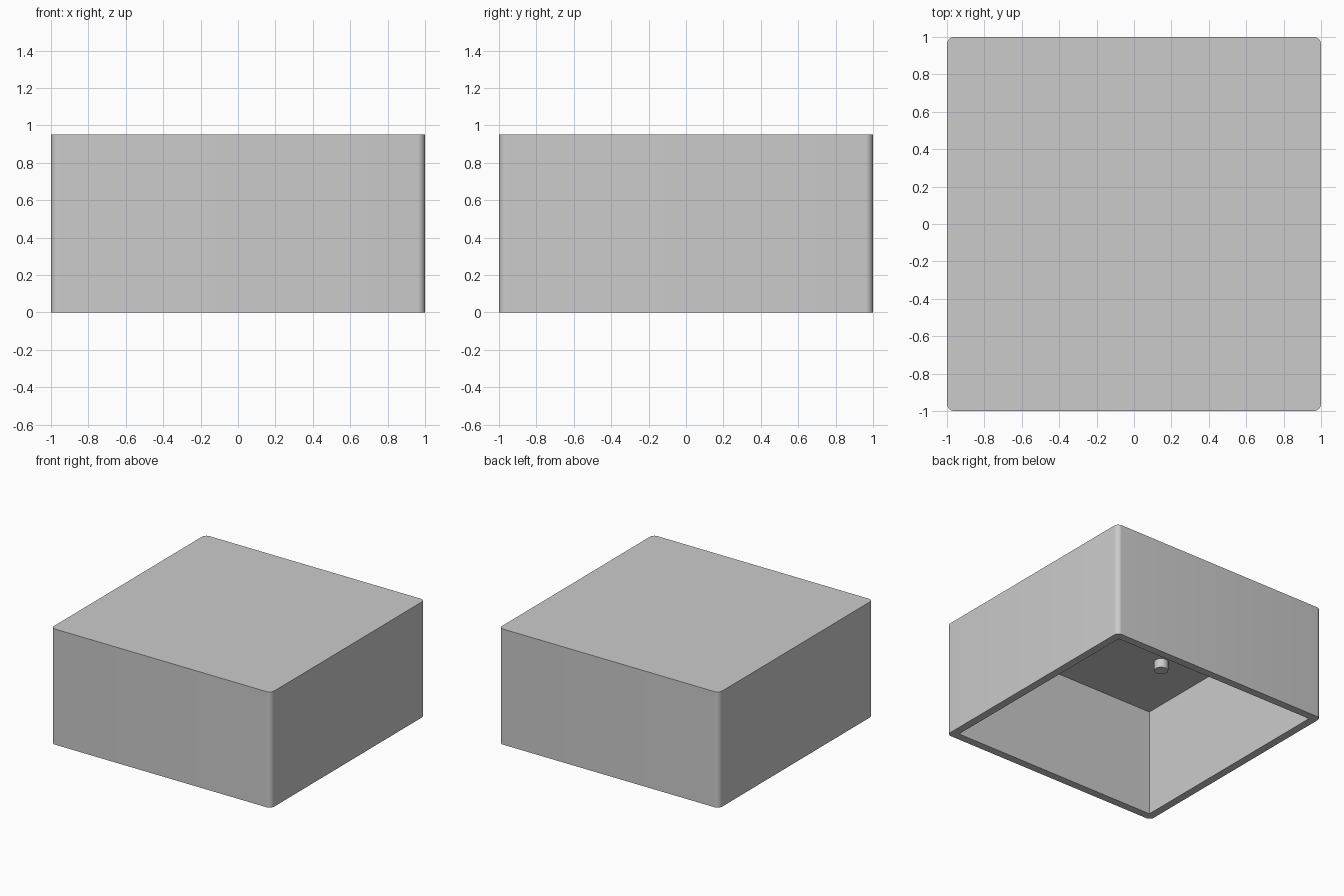
import bpy, bmesh, math

if "Cube" in bpy.data.objects:
    bpy.data.objects.remove(bpy.data.objects["Cube"])

H = 0.95       # overall height
WALL = 0.065   # wall and top thickness
R = 0.04       # outer corner radius


def box(name, sx, sy, z0, z1):
    bpy.ops.mesh.primitive_cube_add(size=1, location=(0, 0, 0))
    ob = bpy.context.object
    ob.name = name
    for v in ob.data.vertices:
        v.co = (v.co.x * sx, v.co.y * sy, z0 if v.co.z < 0 else z1)
    return ob


# Outer shell with rounded vertical corners
shell = box("housing_shell", 2, 2, 0, H)
bm = bmesh.new()
bm.from_mesh(shell.data)
upright = [e for e in bm.edges if abs(e.verts[0].co.z - e.verts[1].co.z) > 0.5]
bmesh.ops.bevel(bm, geom=upright, offset=R, segments=8, profile=0.5, affect='EDGES')
bm.to_mesh(shell.data)
bm.free()

# Square cavity open at the bottom
inner = 2 - 2 * WALL
cutter = box("cavity_cutter", inner, inner, -0.2, H - WALL)
cutter.hide_render = True
mod = shell.modifiers.new("cavity", 'BOOLEAN')
mod.operation = 'DIFFERENCE'
mod.solver = 'EXACT'
mod.object = cutter
bpy.ops.object.select_all(action='DESELECT')
bpy.context.view_layer.objects.active = shell
shell.select_set(True)
bpy.ops.object.modifier_apply(modifier=mod.name)
bpy.data.objects.remove(cutter)
bpy.ops.object.shade_smooth_by_angle(angle=math.radians(30))

# Three short studs under the top, in a triangle
for i, deg in enumerate((90, 210, 330)):
    a = math.radians(deg)
    depth = 0.075
    bpy.ops.mesh.primitive_cylinder_add(
        vertices=32, radius=0.053, depth=depth + 0.01,
        location=(0.6 * math.cos(a), 0.6 * math.sin(a), H - WALL - depth / 2 + 0.005))
    bpy.context.object.name = f"mounting_stud_{i + 1}"
    bpy.ops.object.shade_smooth_by_angle(angle=math.radians(30))
